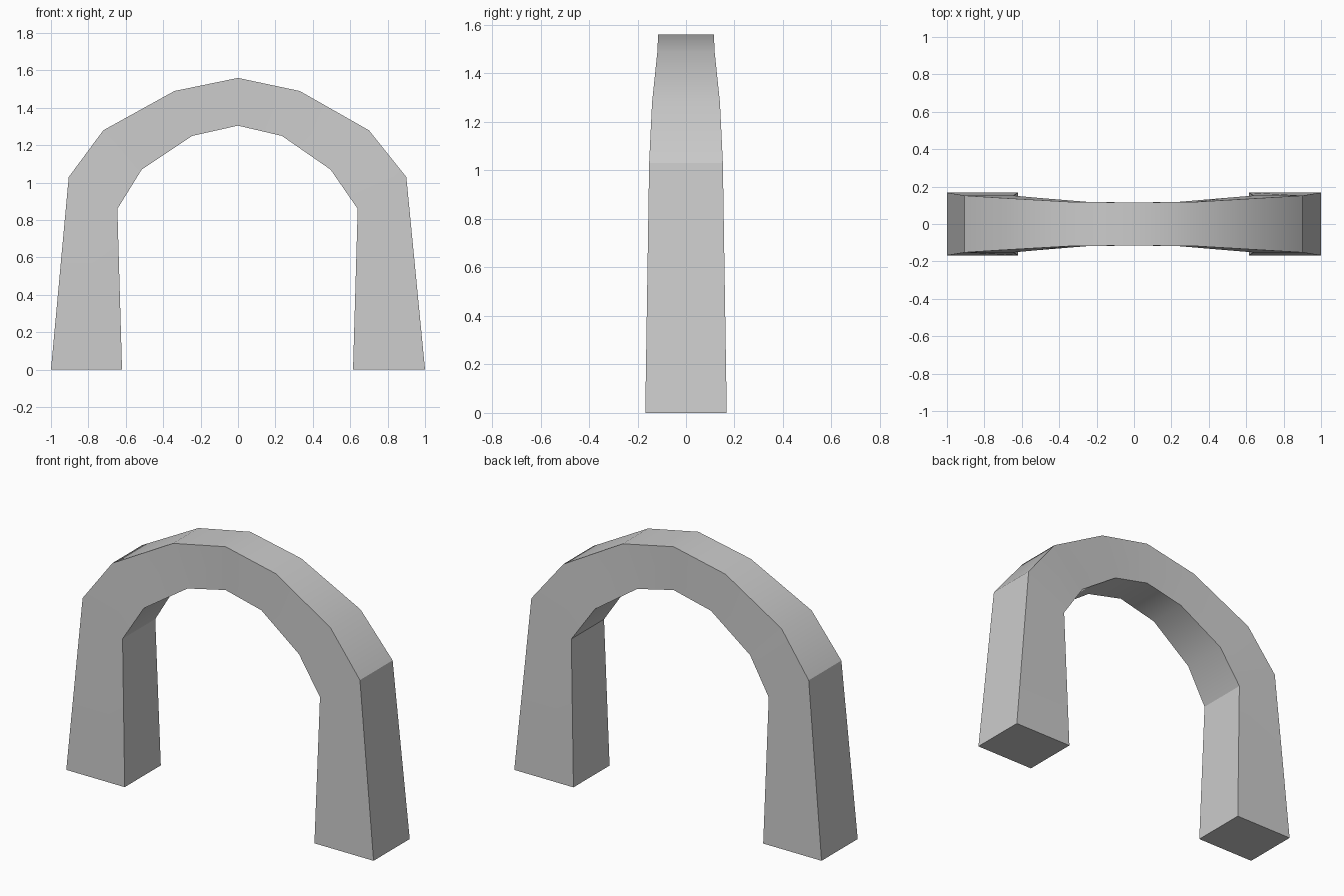
import bpy, bmesh, math

if "Cube" in bpy.data.objects:
    bpy.data.objects.remove(bpy.data.objects["Cube"])

# Stations along the arch: outer (x, z), inner (x, z), half depth
stations = [
    ((-1.00, 0.00), (-0.62, 0.00), 0.168),
    ((-0.905, 1.03), (-0.645, 0.86), 0.152),
    ((-0.72, 1.28), (-0.515, 1.07), 0.14),
    ((-0.34, 1.49), (-0.245, 1.25), 0.118),
    ((0.00, 1.56), (0.00, 1.305), 0.115),
    ((0.33, 1.49), (0.235, 1.25), 0.118),
    ((0.70, 1.28), (0.495, 1.07), 0.14),
    ((0.90, 1.03), (0.64, 0.86), 0.152),
    ((1.00, 0.00), (0.615, 0.00), 0.168),
]

bm = bmesh.new()

# Rectangular cross-section at every station
rings = []
for (ox, oz), (ix, iz), d in stations:
    corners = [(ox, -d, oz), (ox, d, oz), (ix, d, iz), (ix, -d, iz)]
    rings.append([bm.verts.new(c) for c in corners])

# Skin between neighbouring sections, then cap both feet
for a, b in zip(rings, rings[1:]):
    for i in range(4):
        j = (i + 1) % 4
        bm.faces.new((a[i], a[j], b[j], b[i]))
bm.faces.new(rings[0])
bm.faces.new(rings[-1])
bmesh.ops.recalc_face_normals(bm, faces=bm.faces)

mesh = bpy.data.meshes.new("stone_arch")
bm.to_mesh(mesh)
bm.free()
arch = bpy.data.objects.new("stone_arch", mesh)
bpy.context.collection.objects.link(arch)

# Soft shading around the curve, crisp long edges
bpy.context.view_layer.objects.active = arch
arch.select_set(True)
bpy.ops.object.shade_smooth_by_angle(angle=math.radians(30))
